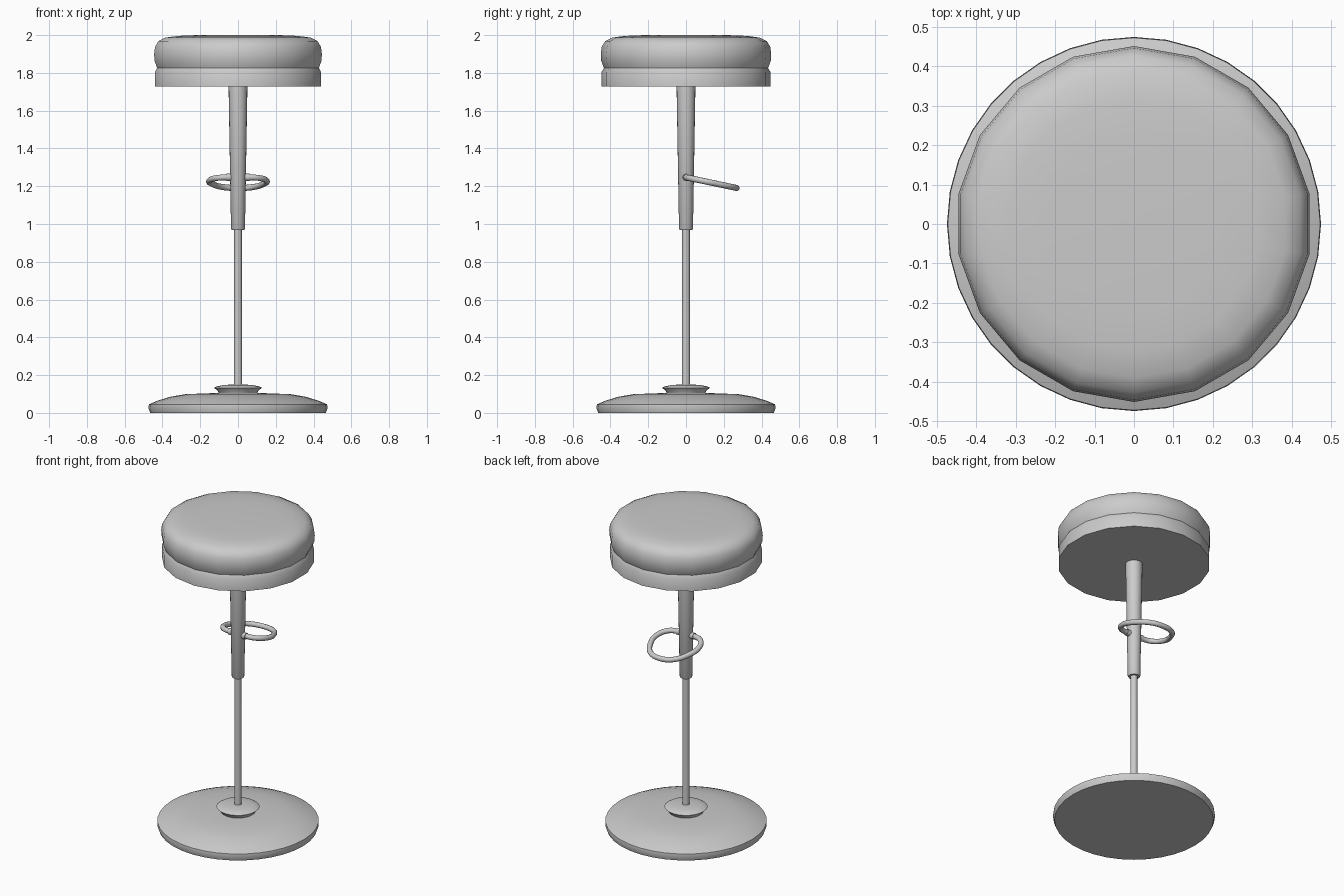
import bpy, bmesh
from math import sin, cos, pi, radians

if "Cube" in bpy.data.objects:
    bpy.data.objects.remove(bpy.data.objects["Cube"])


def finish(ob, angle=40):
    bpy.ops.object.select_all(action='DESELECT')
    bpy.context.view_layer.objects.active = ob
    ob.select_set(True)
    bpy.ops.object.shade_smooth_by_angle(angle=radians(angle))


def lathe(name, profile, sides, angle=40):
    """Revolve (radius, z) points around z and cap both ends."""
    bm = bmesh.new()
    rings = []
    for r, z in profile:
        rings.append([bm.verts.new((r * cos(pi / 2 + 2 * pi * i / sides),
                                    r * sin(pi / 2 + 2 * pi * i / sides), z))
                      for i in range(sides)])
    for a, b in zip(rings, rings[1:]):
        for i in range(sides):
            j = (i + 1) % sides
            bm.faces.new((a[i], a[j], b[j], b[i]))
    bm.faces.new(rings[0][::-1])
    bm.faces.new(rings[-1])
    me = bpy.data.meshes.new(name)
    bm.to_mesh(me)
    bm.free()
    ob = bpy.data.objects.new(name, me)
    bpy.context.collection.objects.link(ob)
    finish(ob, angle)
    return ob


# Floor base and its collar
lathe("base", [(0.465, 0.0), (0.474, 0.025), (0.472, 0.045), (0.43, 0.063), (0.36, 0.085),
               (0.28, 0.099), (0.15, 0.104)], 36)
lathe("base_collar", [(0.10, 0.10), (0.105, 0.113), (0.126, 0.133), (0.115, 0.14),
                      (0.08, 0.147), (0.04, 0.15)], 24)

# Gas-lift rod and tapered sleeve
lathe("rod", [(0.022, 0.12), (0.02, 0.99)], 16)
lathe("sleeve", [(0.033, 0.968), (0.037, 0.975), (0.05, 1.73)], 20)

# Seat shell and cushion, faceted silhouette
lathe("seat_shell", [(0.447, 1.728), (0.447, 1.805), (0.432, 1.83)], 18)
lathe("seat_cushion", [(0.43, 1.815), (0.437, 1.832), (0.449, 1.865), (0.451, 1.90),
                       (0.446, 1.938), (0.428, 1.968), (0.39, 1.987),
                       (0.32, 1.996), (0.22, 2.0)], 18, 60)

# Footrest loop: half path mirrored in x, sloping down to the back
half = [(0.05, 0.0), (0.115, 0.018), (0.152, 0.09), (0.137, 0.165), (0.08, 0.245)]
path = half + [(0.0, 0.268)] + [(-x, y) for x, y in reversed(half)]
cu = bpy.data.curves.new("footrest", 'CURVE')
cu.dimensions = '3D'
cu.bevel_depth = 0.016
cu.bevel_resolution = 3
cu.resolution_u = 5
sp = cu.splines.new('BEZIER')
sp.bezier_points.add(len(path) - 1)
for p, (x, y) in zip(sp.bezier_points, path):
    p.co = (x, y, 1.247 - 0.21 * y)
    p.handle_left_type = p.handle_right_type = 'AUTO'
sp.use_cyclic_u = True
foot = bpy.data.objects.new("footrest", cu)
bpy.context.collection.objects.link(foot)

# Pivot pin through the sleeve
bpy.ops.mesh.primitive_cylinder_add(vertices=16, radius=0.02, depth=0.12,
                                    location=(0, 0, 1.247), rotation=(0, pi / 2, 0))
pin = bpy.context.object
pin.name = "footrest_pivot"
finish(pin)
